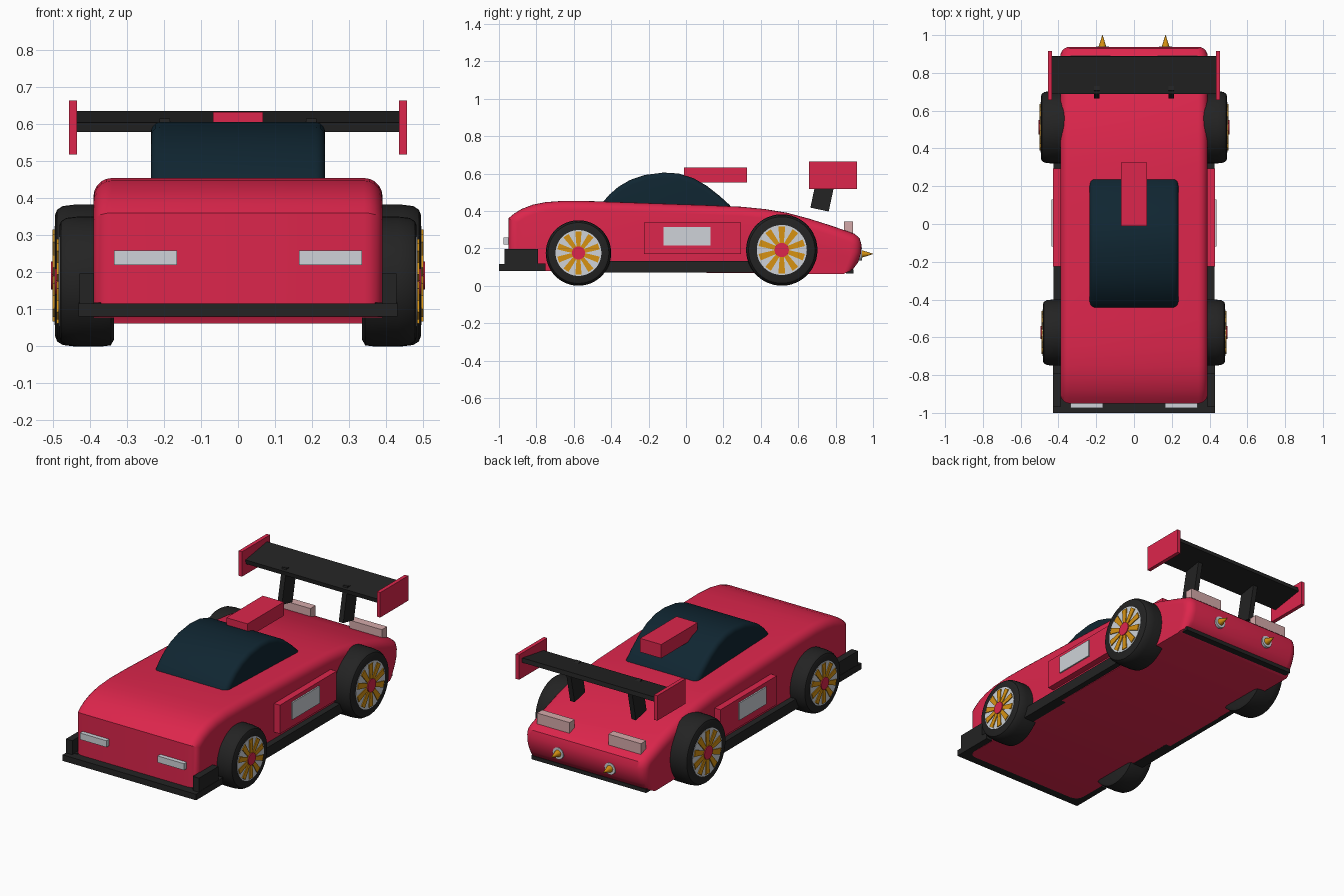
import bpy, bmesh, math
from mathutils import Matrix, Vector

if "Cube" in bpy.data.objects:
    bpy.data.objects.remove(bpy.data.objects["Cube"])


def material(name, rgb):
    m = bpy.data.materials.new(name)
    m.diffuse_color = (*rgb, 1)
    m.use_nodes = True
    m.node_tree.nodes["Principled BSDF"].inputs["Base Color"].default_value = m.diffuse_color
    return m


RED = material("crimson paint", (0.72, 0.019, 0.072))
BLACK = material("black trim", (0.017, 0.017, 0.017))
GLASS = material("dark glass", (0.005, 0.019, 0.031))
GOLD = material("gold", (0.68, 0.29, 0.006))
PALE = material("pale silver", (0.62, 0.65, 0.69))
PINK = material("pale rose lamp", (0.66, 0.40, 0.40))


def finish(name, bm, mat, smooth=False):
    bmesh.ops.recalc_face_normals(bm, faces=bm.faces)
    me = bpy.data.meshes.new(name)
    bm.to_mesh(me)
    bm.free()
    me.materials.append(mat)
    ob = bpy.data.objects.new(name, me)
    bpy.context.collection.objects.link(ob)
    if smooth:
        bpy.ops.object.select_all(action='DESELECT')
        ob.select_set(True)
        bpy.context.view_layer.objects.active = ob
        bpy.ops.object.shade_smooth_by_angle(angle=math.radians(32))
    return ob


def box(name, mat, xr, yr, zr, tilt=0):
    """Box from its ranges, optionally tilted about its own x axis."""
    c = Vector([(r[0] + r[1]) / 2 for r in (xr, yr, zr)])
    size = [abs(r[1] - r[0]) for r in (xr, yr, zr)]
    bm = bmesh.new()
    bmesh.ops.create_cube(bm, size=1, matrix=Matrix.Translation(c)
                          @ Matrix.Rotation(tilt, 4, 'X') @ Matrix.Diagonal((*size, 1)))
    return finish(name, bm, mat)


def extrude(name, mat, pts, half, bevel, floor):
    """Side profile (y, z) extruded across x with rounded side edges above the floor."""
    bm = bmesh.new()
    face = bm.faces.new([bm.verts.new((-half, y, z)) for y, z in pts])
    out = bmesh.ops.extrude_face_region(bm, geom=[face])
    bmesh.ops.translate(bm, vec=(2 * half, 0, 0),
                        verts=[g for g in out['geom'] if isinstance(g, bmesh.types.BMVert)])
    rims = [e for e in bm.edges
            if abs(e.verts[0].co.x - e.verts[1].co.x) < 1e-5
            and max(v.co.z for v in e.verts) > floor]
    bmesh.ops.bevel(bm, geom=rims, offset=bevel, segments=5, profile=0.5, affect='EDGES')
    return finish(name, bm, mat, True)


def lathe(name, mat, profile, centre, axis='X', sign=1, n=48):
    """Revolve (radius, offset) points about an x or y axis through centre."""
    bm = bmesh.new()
    rings = []
    for r, d in profile:
        ring = []
        for i in range(n):
            a = 2 * math.pi * i / n
            u, v = r * math.cos(a), r * math.sin(a)
            p = (sign * d, u, v) if axis == 'X' else (u, sign * d, v)
            ring.append(bm.verts.new(Vector(centre) + Vector(p)))
        rings.append(ring)
    for a, b in zip(rings, rings[1:]):
        for i in range(n):
            j = (i + 1) % n
            bm.faces.new((a[i], a[j], b[j], b[i]))
    bm.faces.new(rings[0])
    bm.faces.new(rings[-1])
    return finish(name, bm, mat, True)


# Body shell
extrude("body", RED, [
    (-0.95, 0.08), (-0.95, 0.36), (-0.92, 0.385), (-0.88, 0.41), (-0.82, 0.433),
    (-0.75, 0.447), (-0.65, 0.454), (-0.5, 0.452), (-0.3, 0.445), (-0.1, 0.438),
    (0.1, 0.431), (0.3, 0.422), (0.42, 0.41), (0.54, 0.39), (0.66, 0.358),
    (0.78, 0.32), (0.90, 0.278), (0.928, 0.255), (0.938, 0.22), (0.936, 0.175),
    (0.92, 0.125), (0.89, 0.085), (0.84, 0.062)], 0.39, 0.05, 0.1)

# Cabin dome and roof scoop
extrude("cabin", GLASS, [
    (-0.46, 0.40), (-0.45, 0.44), (-0.41, 0.487), (-0.36, 0.53), (-0.30, 0.565),
    (-0.22, 0.592), (-0.12, 0.605), (-0.04, 0.60), (0.04, 0.575), (0.11, 0.535),
    (0.18, 0.48), (0.235, 0.43), (0.245, 0.40)], 0.235, 0.028, 0.41)
box("roof_scoop", RED, (-0.068, 0.068), (-0.01, 0.325), (0.552, 0.632))

# Front splitter and rear lower strip
box("front_splitter", BLACK, (-0.43, 0.43), (-1.0, -0.93), (0.08, 0.115))
box("rear_strip", BLACK, (-0.37, 0.37), (0.855, 0.895), (0.066, 0.088))

# Rear wing blade, front edge lower than the rear
box("wing_blade", BLACK, (-0.436, 0.436), (0.69, 0.89), (0.594, 0.619), math.radians(9))

for s, side in ((-1, "left"), (1, "right")):
    def sx(a, b):
        return (s * a, s * b)

    # Splitter ends, skirts and door panels
    box(side + "_splitter_base", BLACK, sx(0.37, 0.43), (-0.95, -0.75), (0.08, 0.118))
    box(side + "_splitter_fin", BLACK, sx(0.388, 0.428), (-0.97, -0.79), (0.08, 0.197))
    box(side + "_skirt", BLACK, sx(0.36, 0.425), (-0.45, 0.42), (0.072, 0.132))
    box(side + "_door_panel", RED, sx(0.37, 0.428), (-0.225, 0.295), (0.17, 0.337))
    box(side + "_door_plate", PALE, sx(0.428, 0.436), (-0.12, 0.13), (0.215, 0.315))

    # Lamps
    box(side + "_headlight", PALE, sx(0.165, 0.335), (-0.975, -0.94), (0.22, 0.258))
    box(side + "_tail_lamp", PINK, sx(0.125, 0.335), (0.845, 0.893), (0.268, 0.343))

    # Wing end plates and leaning struts
    box(side + "_wing_plate", RED, sx(0.434, 0.456), (0.657, 0.915), (0.518, 0.663))
    box(side + "_wing_strut", BLACK, sx(0.183, 0.212), (0.685, 0.785), (0.405, 0.607),
        math.radians(-12))

    # Exhausts
    lathe(side + "_exhaust_ring", PALE, [(0.034, 0), (0.034, 0.022)],
          (s * 0.167, 0.918, 0.17), 'Y', 1, 20)
    lathe(side + "_exhaust_spike", GOLD, [(0.02, 0), (0.02, 0.015), (0.001, 0.075)],
          (s * 0.167, 0.925, 0.17), 'Y', 1, 16)

    # Wheels: tyre, rim disc, spokes, hub
    for end, y, r, outer in (("front", -0.575, 0.175, 0.482), ("rear", 0.512, 0.191, 0.493)):
        tag = side + "_" + end
        c = (0, y, r)
        rim = r * 0.7
        lathe(tag + "_tyre", BLACK, [
            (r * 0.9, 0.335), (r * 0.985, 0.343), (r, 0.365), (r, outer - 0.05),
            (r * 0.98, outer - 0.02), (r * 0.93, outer - 0.005), (r * 0.86, outer)],
            c, 'X', s)
        lathe(tag + "_rim", PALE, [(rim, outer - 0.01), (rim, outer + 0.002)], c, 'X', s)
        lathe(tag + "_hub", RED, [(r * 0.2, outer), (r * 0.2, outer + 0.012)], c, 'X', s, 24)

        bm = bmesh.new()
        for k in range(10):
            a = 2 * math.pi * (k + 0.5) / 10
            d, t = Vector((0, math.cos(a), math.sin(a))), Vector((0, -math.sin(a), math.cos(a)))
            quad = [(r * 0.15, -r * 0.055), (rim * 0.93, -r * 0.095),
                    (rim * 0.93, r * 0.095), (r * 0.15, r * 0.055)]
            lo, hi = [[bm.verts.new(Vector((s * x, y, r)) + d * u + t * v) for u, v in quad]
                      for x in (outer, outer + 0.007)]
            bm.faces.new(lo)
            bm.faces.new(hi)
            for i in range(4):
                j = (i + 1) % 4
                bm.faces.new((lo[i], lo[j], hi[j], hi[i]))
        finish(tag + "_spokes", bm, GOLD)
